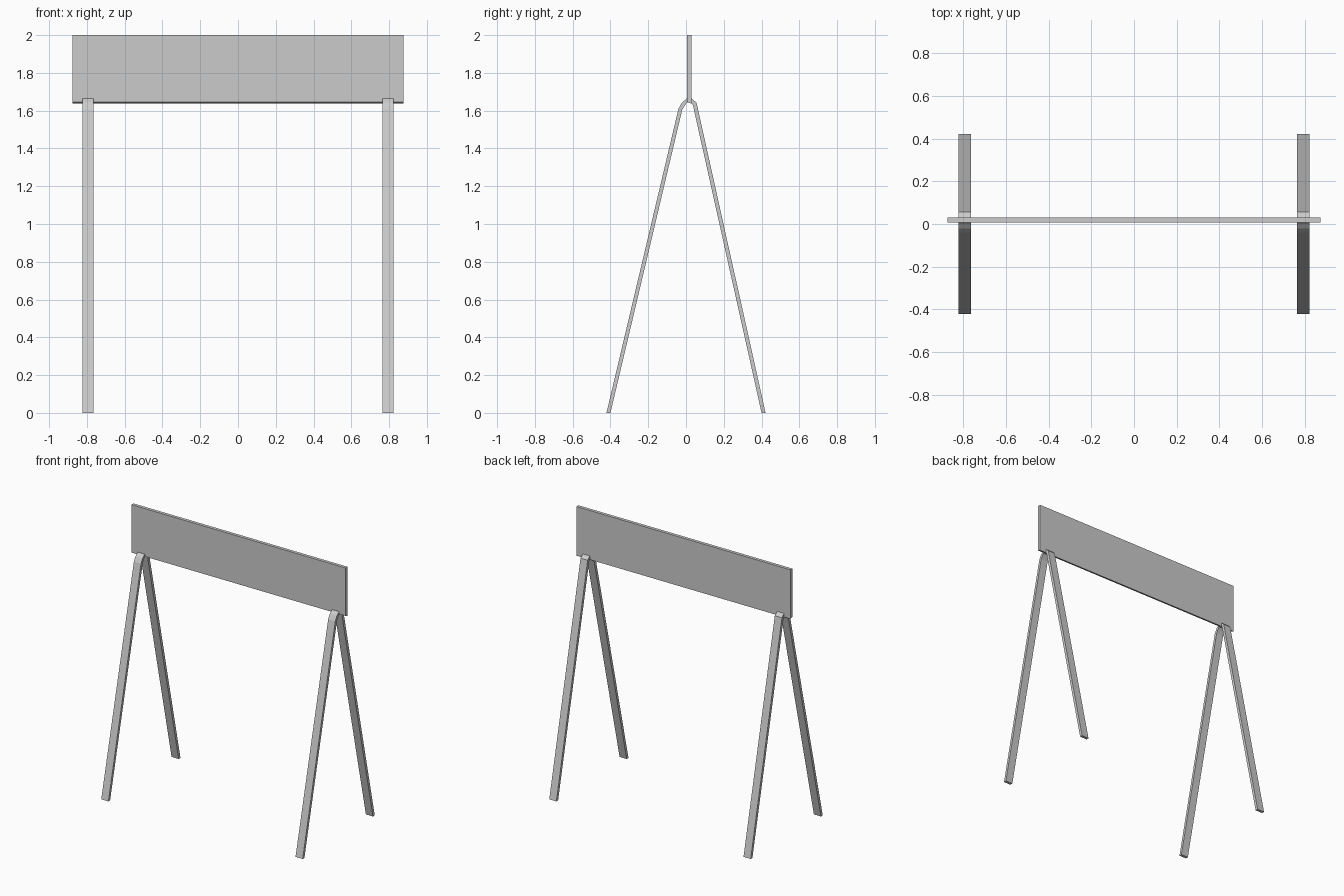
import bpy, bmesh

if "Cube" in bpy.data.objects:
    bpy.data.objects.remove(bpy.data.objects["Cube"])


def extrude_profile(name, profile, x0, x1):
    """Extrude a closed (y, z) outline along x."""
    bm = bmesh.new()
    face = bm.faces.new([bm.verts.new((x0, y, z)) for y, z in profile])
    res = bmesh.ops.extrude_face_region(bm, geom=[face])
    moved = [v for v in res["geom"] if isinstance(v, bmesh.types.BMVert)]
    bmesh.ops.translate(bm, verts=moved, vec=(x1 - x0, 0, 0))
    bmesh.ops.recalc_face_normals(bm, faces=bm.faces)
    mesh = bpy.data.meshes.new(name)
    bm.to_mesh(mesh)
    bm.free()
    obj = bpy.data.objects.new(name, mesh)
    bpy.context.collection.objects.link(obj)
    return obj


# Sign panel with a slightly slanted lower edge
panel = [(0.006, 1.646), (0.030, 1.637), (0.030, 2.0), (0.006, 2.0)]
extrude_profile("sign_panel", panel, -0.875, 0.875)

# Bent flat bar forming each A-shaped pair of legs
outer = [(-0.421, 0), (-0.040, 1.610), (-0.022, 1.642), (0.004, 1.664),
         (0.030, 1.664), (0.056, 1.642), (0.063, 1.610), (0.421, 0)]
inner = [(0.400, 0), (0.042, 1.605), (0.038, 1.628), (0.027, 1.643),
         (0.006, 1.643), (-0.006, 1.628), (-0.020, 1.605), (-0.400, 0)]
for side, x in (("left", -0.794), ("right", 0.794)):
    extrude_profile(side + "_leg_frame", outer + inner, x - 0.029, x + 0.029)
